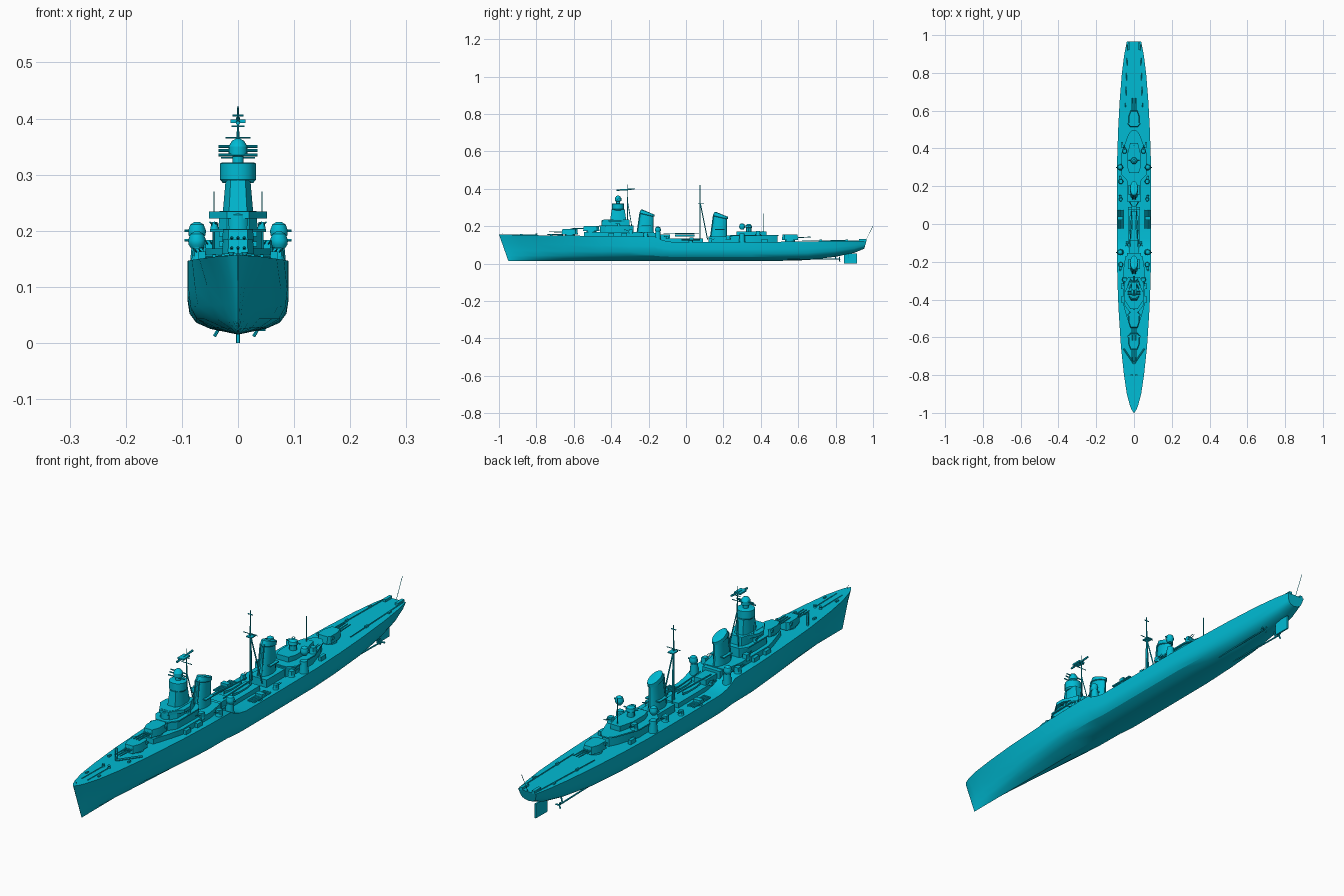
import bpy, bmesh
from math import cos, sin, pi, radians
from mathutils import Vector

paint = bpy.data.materials.new("cyan_paint")
paint.diffuse_color = (0.0, 0.5, 0.66, 1)


def loft(name, rings):
    """Closed skin through rings of points, capped at both ends."""
    bm = bmesh.new()
    vs = [[bm.verts.new(p) for p in r] for r in rings]
    n = len(vs[0])
    for a, b in zip(vs, vs[1:]):
        for i in range(n):
            bm.faces.new((a[i], a[(i + 1) % n], b[(i + 1) % n], b[i]))
    bm.faces.new(vs[0])
    bm.faces.new(vs[-1])
    bmesh.ops.recalc_face_normals(bm, faces=bm.faces)
    me = bpy.data.meshes.new(name)
    bm.to_mesh(me)
    bm.free()
    me.materials.append(paint)
    ob = bpy.data.objects.new(name, me)
    bpy.context.collection.objects.link(ob)
    return ob


def house(name, half, z0, z1, x=0, y=0, top=1.0):
    """Block from a half outline mirrored across its centre line."""
    pts = half + [(-a, b) for a, b in reversed(half)]
    cy = sum(b for a, b in pts) / len(pts)
    return loft(name, [[(x + a * s, y + cy + (b - cy) * s, z) for a, b in pts]
                       for z, s in ((z0, 1), (z1, top))])


def box(name, x, y, z, w, l, h, top=1.0):
    return house(name, [(w / 2, -l / 2), (w / 2, l / 2)], z, z + h, x, y, top)


def turned(name, x, y, profile, n=12):
    """Round part from (radius, z) pairs."""
    return loft(name, [[(x + r * cos(2 * pi * i / n), y + r * sin(2 * pi * i / n), z)
                        for i in range(n)] for r, z in profile])


def rod(name, a, b, r=0.0015, r2=None, n=6):
    a, b = Vector(a), Vector(b)
    q = (b - a).to_track_quat('Z', 'Y')
    ring = lambda c, k: [c + q @ Vector((k * cos(2 * pi * i / n), k * sin(2 * pi * i / n), 0)) for i in range(n)]
    return loft(name, [ring(a, r), ring(b, r2 or r)])


# Hull stations: y, half width, deck z, keel z, fullness
stations = [(-1, .0008, .156, .015, 0), (-.985, .012, .156, .015, 0), (-.96, .022, .155, .015, .05),
            (-.9, .038, .154, .015, .12), (-.8, .053, .152, .015, .3), (-.65, .069, .15, .015, .55),
            (-.45, .082, .148, .015, .85), (-.3, .088, .147, .015, 1), (-.17, .09, .146, .015, 1),
            (-.15, .09, .135, .015, 1), (-.12, .09, .124, .015, 1), (-.08, .09, .117, .015, 1),
            (.1, .09, .116, .015, 1), (.35, .089, .116, .015, 1), (.5, .084, .117, .015, .95),
            (.65, .076, .119, .019, .9), (.8, .064, .121, .037, .85), (.9, .051, .122, .058, .8),
            (.965, .038, .122, .08, .75)]
full = [(0, 0), (.55, .10), (.83, .21), (.96, .37), (1, .6), (1, 1)]
fine = [(0, 0), (.1, .07), (.2, .2), (.33, .4), (.55, .68), (1, 1)]
rings = []
for y, w, zd, zk, f in stations:
    half = []
    for (a, h), (c, k) in zip(full, fine):
        u, v = c + (a - c) * f, k + (h - k) * f
        rake = .05 * (1 - v) * max(0, (-.7 - y) / .3) - .012 * (1 - v) * max(0, (y - .9) / .065)
        half.append((w * u, y + rake, zk + (zd - zk) * v))
    rings.append(half[::-1] + [(-a, b, c) for a, b, c in half[1:]])
loft("hull", rings)

# Rudder, shafts and propellers
rod("rudder_stock", (0, .87, .03), (0, .87, .075), .004)
loft("rudder", [[(s * .004 * k, yy, z) for s, yy, k in ((1, .85, 1), (1, .9, .7), (-1, .9, .7), (-1, .85, 1))]
                for z, k in ((0, .8), (.055, 1))])
box("rudder_blade", 0, .88, 0, .006, .07, .055)
for s in (-1, 1):
    rod("propeller_shaft", (s * .03, .5, .026), (s * .035, .82, .024), .003)
    rod("shaft_strut", (s * .035, .8, .024), (s * .025, .8, .06), .003)
    for k in range(3):
        t = k * 2 * pi / 3
        rod("propeller_blade", (s * .035, .82, .024), (s * .035 + .014 * cos(t), .822, .024 + .014 * sin(t)), .003)


# Main gun turrets with three barrels each
def turret(y, z, d):
    turned("barbette", 0, y, [(.027, z - .02), (.027, z + .006)], 20)
    shape = [(.018, d * .045), (.029, d * .015), (.029, -d * .03), (.02, -d * .042)]
    house("turret", shape, z + .006, z + .034, 0, y, .92)
    box("turret_rangefinder", 0, y - d * .024, z + .022, .068, .01, .009)
    for x in (-.011, 0, .011):
        rod("gun_barrel", (x, y + d * .035, z + .019), (x, y + d * .112, z + .021), .0032, .002, 8)


turret(-.62, .15, -1)
turret(-.505, .168, -1)
turret(.555, .121, 1)

# Breakwater and foredeck fittings
for s in (-1, 1):
    rod("breakwater", (0, -.74, .156), (s * .055, -.66, .155), .004)
    rod("anchor_chain", (s * .012, -.93, .155), (s * .012, -.8, .153), .002)
    turned("capstan", s * .012, -.8, [(.006, .15), (.004, .157), (.006, .162)])
    for y in (-.88, -.72, .72, .86):
        box("bollard", s * (.026 if y < -.8 else .042), y, .12 if y > 0 else .15, .006, .014, .008)
    rod("mine_rail", (s * .045, .62, .122), (s * .034, .95, .125), .002)
    box("stern_chute", s * .026, .945, .12, .012, .04, .011)

# Forward superstructure decks
house("forward_house", [(.022, -.545), (.045, -.47), (.058, -.42), (.058, -.25), (.045, -.17)], .14, .168)
house("bridge_lower", [(.022, -.46), (.042, -.43), (.045, -.31), (.03, -.28)], .168, .2)
house("bridge_deck", [(.025, -.465), (.05, -.43), (.05, -.31), (.03, -.28)], .198, .203)
house("bridge_middle", [(.02, -.445), (.035, -.42), (.035, -.33), (.025, -.3)], .2, .235, top=.95)
house("bridge_wings", [(.02, -.45), (.035, -.425), (.052, -.4), (.052, -.365), (.028, -.32)], .222, .234)
turned("conning_tower", 0, -.43, [(.022, .2), (.022, .228), (.018, .233)], 16)
house("tower", [(.016, -.405), (.027, -.385), (.027, -.34), (.018, -.32)], .234, .29, top=.82)
turned("tower_top", 0, -.363, [(.027, .285), (.032, .291), (.032, .32), (.027, .322)], 16)
turned("director", 0, -.363, [(.01, .32), (.01, .332), (.017, .335), (.017, .35), (.011, .36), (.004, .364)], 16)
for z in (.335, .343, .35):
    rod("rangefinder_arm", (-.035, -.365 + (z - .343), z), (.035, -.365 + (z - .343), z), .0025, n=8)

# Fore mast with radar and yards
rod("fore_mast", (0, -.312, .2), (0, -.312, .4), .004, .002)
rod("fore_mast_tip", (0, -.312, .4), (0, -.312, .422), .0012)
for s in (-1, 1):
    rod("fore_mast_leg", (s * .02, -.29, .2), (0, -.312, .33), .002)
    rod("wing_aerial", (s * .043, -.35, .234), (s * .043, -.35, .27), .0008)
rod("yard", (-.022, -.312, .366), (.022, -.312, .366))
rod("upper_yard", (-.012, -.312, .386), (.012, -.312, .386))
rod("radar_antenna", (0, -.372, .392), (0, -.275, .4), .004)
box("radar_panel", 0, -.33, .392, .026, .04, .006)


# Raked funnels with slanted caps
def funnel(y, z0, z1):
    def ring(z, w, l, dy, slant=0):
        return [(w * cos(t), y + dy + l * sin(t), z - slant * sin(t))
                for t in [2 * pi * i / 20 for i in range(20)]]
    h = z1 - z0
    loft("funnel", [ring(z0, .024, .046, -.006), ring(z0 + h * .3, .021, .041, -.003),
                    ring(z0 + h * .8, .019, .036, .004, .008), ring(z0 + h * .82, .022, .04, .004, .01),
                    ring(z1 - .01, .02, .037, .009, .013), ring(z1 - .008, .014, .028, .009, .012)])
    for s in (-1, 1):
        rod("steam_pipe", (s * .008, y - .05, z0), (s * .008, y - .033, z1 - .01), .003)
        box("funnel_platform", s * .02, y, z0 + .045, .022, .05, .004)
    box("funnel_base", 0, y, z0 - .03, .075, .12, .04)


funnel(-.213, .155, .285)
funnel(.18, .135, .273)

# Midships house, boats and crane booms
box("midships_house", 0, -.03, .112, .062, .24, .022)
box("midships_upper", 0, -.12, .13, .05, .07, .025)
for s in (-1, 1):
    rod("boom", (s * .012, .07, .16), (s * .022, -.12, .163), .0025)
    loft("boat", [[(s * .018 + w * c, y, .145 + h * k) for c, k in ((1, 1), (.6, 0), (-.6, 0), (-1, 1))]
                  for y, w, h in ((-.06, .002, .012), (-.03, .009, .01), (.02, .009, .01), (.045, .004, .01))])
    # Torpedo tube mounts
    turned("torpedo_base", s * .073, .025, [(.012, .113), (.012, .124)])
    for k in range(5):
        rod("torpedo_tube", (s * .073 + (k - 2) * .0065, -.025, .128), (s * .073 + (k - 2) * .0065, .075, .128), .0032, n=8)
    box("torpedo_shield", s * .073, .03, .128, .03, .02, .012)

# Main tripod mast
rod("main_mast", (0, .075, .115), (0, .075, .36), .0045, .003)
rod("main_topmast", (0, .075, .36), (0, .075, .42), .0018)
for s in (-1, 1):
    rod("main_mast_leg", (s * .022, .115, .13), (0, .077, .32), .0025)
rod("main_yard", (-.03, .075, .33), (.03, .075, .33))
box("mast_platform", 0, .08, .318, .024, .03, .004)
rod("mast_head", (-.01, .075, .405), (.01, .075, .405), .002)

# Aft superstructure
house("aft_house", [(.04, .23), (.055, .26), (.058, .37), (.03, .46), (.015, .49)], .112, .15)
house("aft_house_deck", [(.04, .235), (.066, .26), (.066, .375), (.03, .475), (.012, .495)], .148, .153)
house("aft_upper", [(.025, .27), (.035, .3), (.035, .37), (.02, .43)], .15, .172)
turned("aft_director", 0, .335, [(.014, .17), (.014, .19), (.018, .193), (.016, .205), (.007, .212)])
rod("aft_rangefinder", (-.03, .335, .2), (.03, .335, .2), .0025)
rod("aft_pole", (0, .415, .15), (0, .415, .268), .002)


# Twin anti-aircraft mounts and round directors on both sides
def flak(x, y, z, d, k=1.0):
    s = 1 if x > 0 else -1
    turned("mount_base", x, y, [(.015 * k, z), (.013 * k, z + .01 * k)])
    house("mount_shield", [(.009 * k, -.013 * k), (.013 * k, 0), (.011 * k, .013 * k)],
          z + .01 * k, z + .026 * k, x, y, .85)
    for o in (-.004, .004):
        rod("mount_barrel", (x + o, y + d * .01 * k, z + .018 * k), (x + o + s * .004, y + d * .036 * k, z + .024 * k), .0014)


for s in (-1, 1):
    for y, z, d in ((-.215, .146, -1), (-.295, .16, -1), (.225, .128, 1), (.385, .152, 1)):
        flak(s * (.07 if abs(y) < .24 else .05), y, z, d, .9)
    flak(s * .042, -.36, .203, -1, .5)
    flak(s * .036, -.1, .134, -1, .5)
    flak(s * .07, .13, .116, 1, .7)
    for y, z in ((.3, .116), (-.15, .125)):
        turned("director_post", s * .07, y, [(.017, z), (.013, z + .045)])
        top = .2 if y > 0 else .183
        turned("director_ball", s * .073, y, [(.008, top - .018), (.015, top - .008), (.016, top),
                                              (.012, top + .011), (.004, top + .016)])
        rod("director_arm", (s * .058, y, top), (s * .095, y, top), .003)
    for y in (-.4, -.33, .42):
        box("deck_locker", s * .064, y, .117 if y > 0 else .147, .012, .03, .016)

# Flagstaffs at both ends
rod("stern_flagstaff", (0, .96, .12), (0, .999, .2), .001)
rod("bow_staff", (0, -.98, .155), (0, -.985, .17), .0008)

# Smooth round parts, keep edges sharp
for o in bpy.data.objects:
    o.select_set(True)
bpy.context.view_layer.objects.active = bpy.data.objects["hull"]
bpy.ops.object.shade_smooth_by_angle(angle=radians(30))
